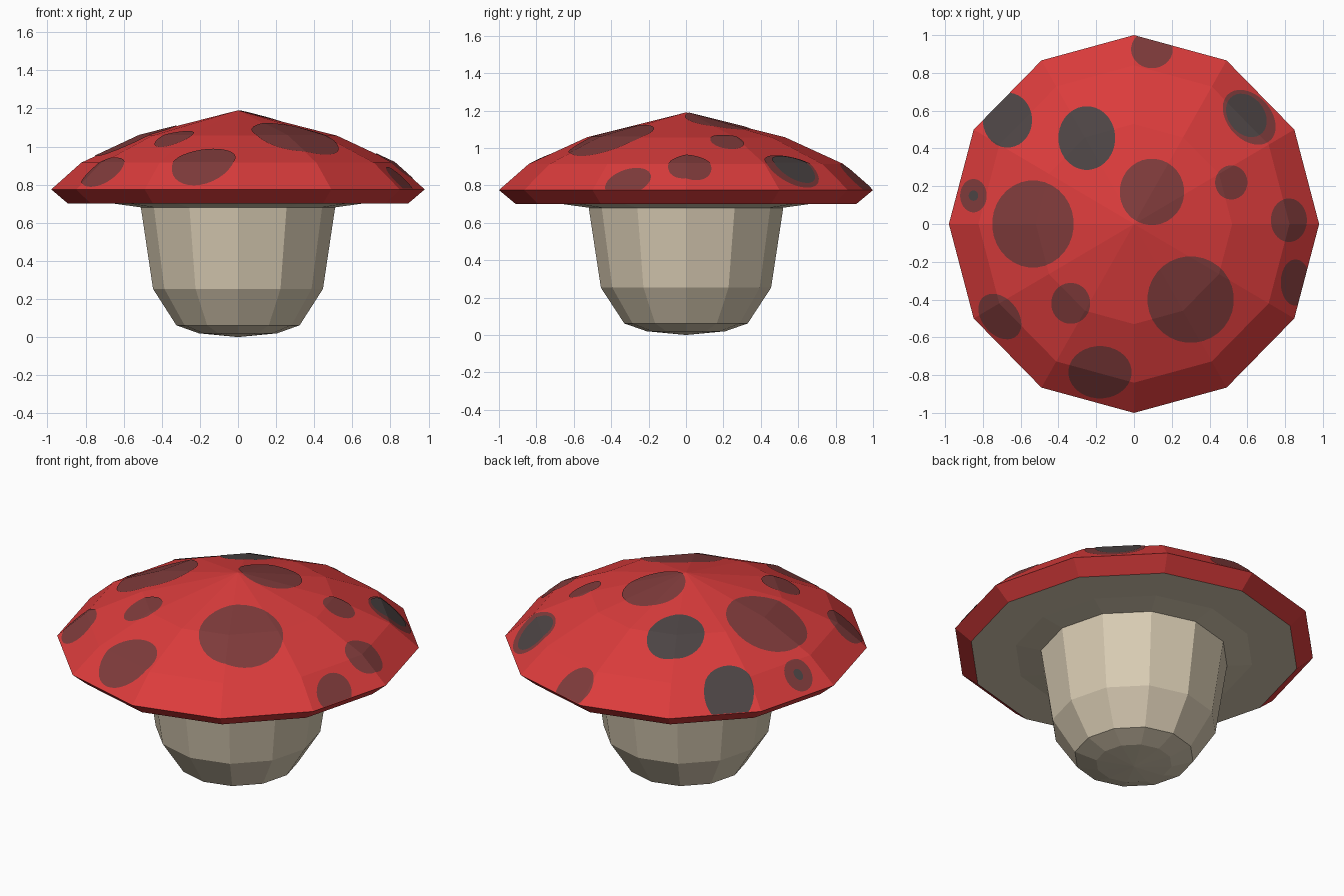
import bpy, bmesh, math
from mathutils import Vector

if "Cube" in bpy.data.objects:
    bpy.data.objects.remove(bpy.data.objects["Cube"])

SIDES = 12
X_SCALE = 0.98


def material(name, r, g, b):
    m = bpy.data.materials.new(name)
    m.diffuse_color = (r, g, b, 1)
    m.use_nodes = True
    m.node_tree.nodes["Principled BSDF"].inputs["Base Color"].default_value = m.diffuse_color
    return m


RED = material("cap red", 0.71, 0.045, 0.045)
BROWN = material("spot brown", 0.215, 0.044, 0.044)
GREY = material("spot grey", 0.073, 0.058, 0.058)
BEIGE = material("stem beige", 0.69, 0.60, 0.45)


def lathe(profile):
    """Twelve-sided turned surface; profile runs from bottom to top."""
    bm = bmesh.new()
    rings = []
    for r, z in profile:
        if r == 0:
            rings.append([bm.verts.new((0, 0, z))] * SIDES)
        else:
            rings.append([bm.verts.new((X_SCALE * r * math.cos(i * math.tau / SIDES),
                                        r * math.sin(i * math.tau / SIDES), z))
                          for i in range(SIDES)])
    for low, high in zip(rings, rings[1:]):
        for i in range(SIDES):
            j = (i + 1) % SIDES
            quad = [low[i], low[j], high[j], high[i]]
            bm.faces.new(list(dict.fromkeys(quad)))
    return bm


def finish(bm, name, mat):
    mesh = bpy.data.meshes.new(name)
    bm.to_mesh(mesh)
    bm.free()
    mesh.materials.append(mat)
    ob = bpy.data.objects.new(name, mesh)
    bpy.context.collection.objects.link(ob)


# Cap: rim band below, faceted dome above
DOME = [(1.0, 0.775), (0.84, 0.915), (0.53, 1.057), (0, 1.19)]
finish(lathe([(0.91, 0.70)] + DOME), "cap", RED)

# Underside of the cap, stem with rounded foot
finish(lathe([(0.515, 0.68), (0.66, 0.70), (0.91, 0.70)]), "cap_underside", BEIGE)
finish(lathe([(0, 0), (0.21, 0.02), (0.33, 0.062), (0.455, 0.253), (0.52, 0.68)]),
       "stem", BEIGE)


def spot(name, mat, x, y, rx, ry, tilt=0, lift=0.004, n=32):
    """Thin plate: the dome trimmed to an upright elliptical prism."""
    bm = lathe(DOME)
    c, s = math.cos(math.radians(tilt)), math.sin(math.radians(tilt))
    for i in range(n):
        a = i * math.tau / n
        u, v = rx * math.cos(a), ry * math.sin(a)
        nu, nv = math.cos(a) / rx, math.sin(a) / ry
        bmesh.ops.bisect_plane(
            bm, geom=bm.verts[:] + bm.edges[:] + bm.faces[:], dist=1e-6,
            plane_co=Vector((x + c * u - s * v, y + s * u + c * v, 0)),
            plane_no=Vector((c * nu - s * nv, s * nu + c * nv, 0)).normalized(),
            clear_outer=True)
    bmesh.ops.translate(bm, verts=bm.verts[:], vec=(0, 0, lift))
    finish(bm, name, mat)


# Spots: x, y, radii, tilt
BROWN_SPOTS = [
    (0.095, 0.925, 0.11, 0.10, 0), (0.61, 0.565, 0.165, 0.115, -48),
    (-0.85, 0.15, 0.07, 0.088, 0), (-0.535, 0.0, 0.215, 0.23, 0),
    (0.095, 0.17, 0.17, 0.175, 0), (0.515, 0.22, 0.085, 0.09, 0),
    (0.82, 0.02, 0.095, 0.115, 0), (0.855, -0.31, 0.078, 0.122, 0),
    (0.30, -0.40, 0.228, 0.228, 0), (-0.335, -0.42, 0.103, 0.108, 0),
    (-0.71, -0.49, 0.135, 0.095, -50), (-0.18, -0.785, 0.167, 0.138, 0)]
GREY_SPOTS = [(-0.67, 0.55, 0.13, 0.145, 0), (-0.25, 0.455, 0.15, 0.168, 0)]
GREY_CORES = [(0.595, 0.575, 0.125, 0.095, -52), (-0.85, 0.15, 0.025, 0.027, 0)]

for i, p in enumerate(BROWN_SPOTS):
    spot(f"brown_spot_{i + 1}", BROWN, *p)
for i, p in enumerate(GREY_SPOTS):
    spot(f"grey_spot_{i + 1}", GREY, *p)
for i, p in enumerate(GREY_CORES):
    spot(f"spot_core_{i + 1}", GREY, *p, lift=0.008)
